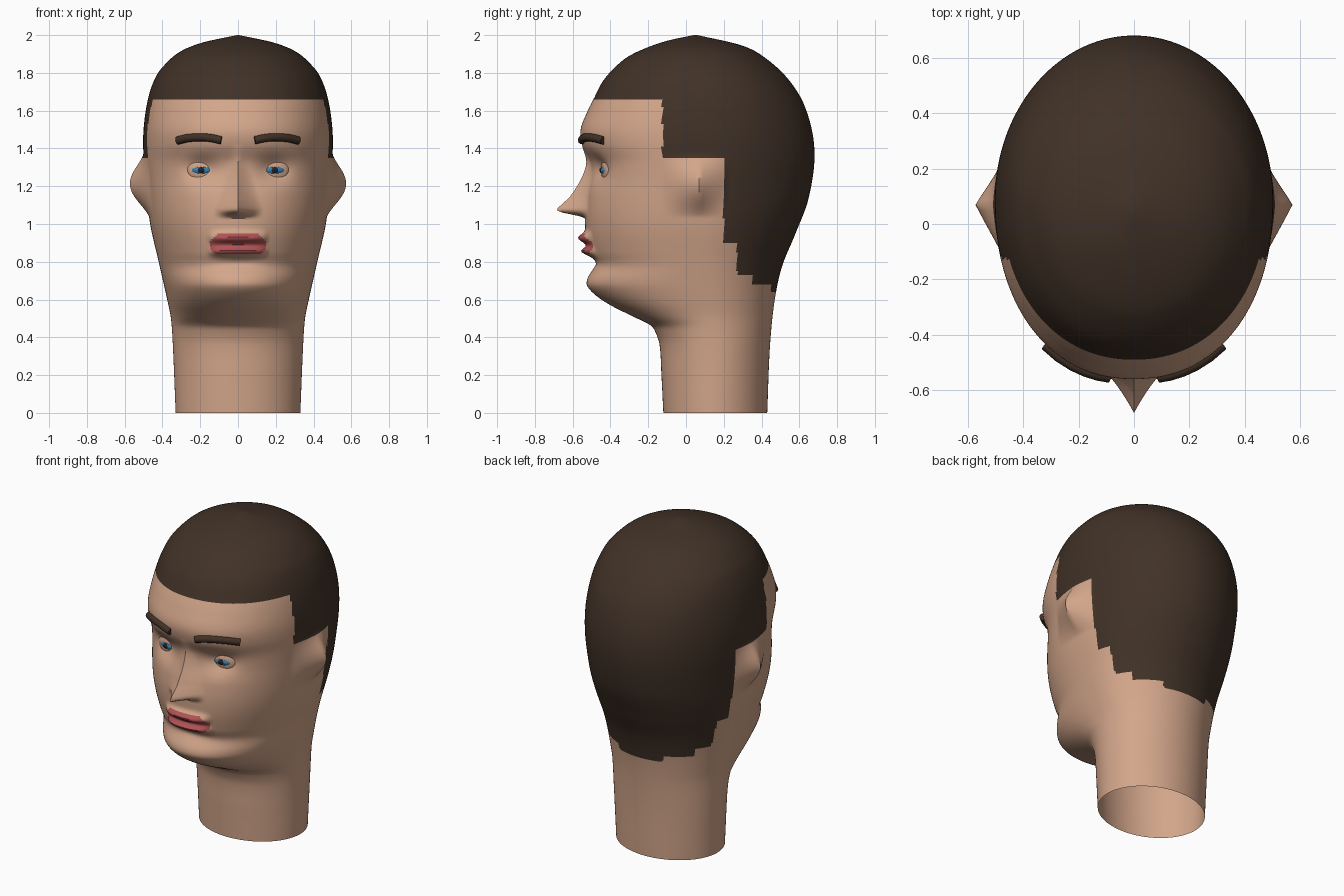
import bpy, math

if "Cube" in bpy.data.objects:
    bpy.data.objects.remove(bpy.data.objects["Cube"], do_unlink=True)


def material(name, rgb):
    m = bpy.data.materials.new(name)
    m.use_nodes = True
    m.diffuse_color = (*rgb, 1)
    b = m.node_tree.nodes["Principled BSDF"]
    b.inputs["Base Color"].default_value = (*rgb, 1)
    b.inputs["Roughness"].default_value = 0.8
    return m


SKIN = material("skin", (0.65, 0.38, 0.255))
HAIR = material("dark brown hair", (0.052, 0.031, 0.020))
LIPS = material("lip red", (0.44, 0.085, 0.09))
IRIS = material("iris blue", (0.04, 0.21, 0.43))
PUPIL = material("pupil black", (0.015, 0.015, 0.02))

# Profiles as (z, value): front and back y, half width, y of the widest point, squareness
FRONT = [(0, -.12), (.2, -.13), (.36, -.14), (.43, -.163), (.465, -.19), (.51, -.28), (.57, -.4),
         (.62, -.475), (.67, -.522), (.71, -.522), (.78, -.488), (.85, -.51), (.95, -.53),
         (1.05, -.535), (1.15, -.525), (1.25, -.505), (1.33, -.508), (1.42, -.55), (1.5, -.558),
         (1.6, -.52), (1.66, -.49), (1.77, -.43), (1.87, -.33), (1.92, -.24), (1.97, -.1), (2, .04)]
BACK = [(0, .43), (.36, .445), (.6, .47), (.78, .51), (.95, .58), (1.14, .65), (1.39, .68),
        (1.62, .63), (1.78, .53), (1.9, .39), (1.95, .28), (2, .06)]
WIDTH = [(0, .33), (.36, .345), (.5, .355), (.6, .375), (.8, .42), (1, .465), (1.2, .487),
         (1.35, .5), (1.5, .5), (1.66, .477), (1.77, .44), (1.83, .4), (1.91, .31), (1.96, .19), (2, .005)]
MID = [(0, .155), (.4, .155), (.8, .1), (1.2, .09), (1.7, .08), (2, .05)]
POWER = [(0, 2), (.5, 2.05), (.8, 2.1), (1.2, 2.2), (1.6, 2.15), (2, 2)]
NOSE = [(1.035, 0), (1.05, .07), (1.062, .125), (1.075, .15), (1.11, .12), (1.15, .085),
        (1.25, .045), (1.36, .012), (1.42, 0)]


def curve(pts, z):
    """Smooth interpolation through a profile."""
    z = min(max(z, pts[0][0]), pts[-1][0])
    i = next(k for k in range(len(pts) - 1) if z <= pts[k + 1][0])

    def slope(k):
        a, b = pts[max(k - 1, 0)], pts[min(k + 1, len(pts) - 1)]
        return (b[1] - a[1]) / (b[0] - a[0])
    (z0, v0), (z1, v1) = pts[i], pts[i + 1]
    h = z1 - z0
    t = (z - z0) / h
    return (v0 * (1 + 2 * t) * (1 - t) ** 2 + v1 * t * t * (3 - 2 * t)
            + h * slope(i) * t * (1 - t) ** 2 - h * slope(i + 1) * t * t * (1 - t))


def gauss(d, s):
    return math.exp(-(d / s) ** 2)


def relief(x, z):
    """Forward relief of nose, lips and eye sockets."""
    x = abs(x)
    out = 0
    if 1.035 < z < 1.42:
        reach = .13 - .08 * min(max((z - 1.08) / .25, 0), 1)
        out += max(0, curve(NOSE, z)) * max(0, 1 - x / reach) ** 1.6
    if x < .16:
        fade = 1 - (x / .16) ** 4
        out += fade * (.045 * gauss(z - .925, .027) + .045 * gauss(z - .855, .022))
    out -= .04 * gauss(x - .19, .085) * gauss(z - 1.29, .065)
    out -= .012 * gauss(x, .12) * gauss(z - .795, .025)
    return out


def front_y(x, z):
    """Face surface y at a given x and z."""
    m, n = curve(MID, z), curve(POWER, z)
    k = (1 - (abs(x) / curve(WIDTH, z)) ** n) ** (1 / n)
    return m - (m - curve(FRONT, z)) * k - relief(x, z)


def hairline(y):
    for limit, z in ((-.125, 1.66), (.2, 1.355), (.27, .9), (.35, .735), (.45, .68)):
        if y < limit:
            return z
    return .635


# Head and neck: stacked rings, with relief on the face and ears on the sides
SEG, RINGS = 256, 200
verts, faces = [], []
for i in range(RINGS + 1):
    z = 2 * i / RINGS
    f, b, a, m, n = (curve(p, z) for p in (FRONT, BACK, WIDTH, MID, POWER))
    ear = .085 * math.cos((z - 1.205) / .17 * math.pi / 2) ** 1.5 if abs(z - 1.205) < .17 else 0
    for j in range(SEG):
        t = 2 * math.pi * j / SEG
        c, s = math.cos(t), math.sin(t)
        e = 2 / n if s < 0 else 1
        x = math.copysign(abs(c) ** e, c) * a
        y = m + (abs(s) ** e * (b - m) if s > 0 else -abs(s) ** e * (m - f))
        if s < -.3:
            y -= relief(x, z)
        g = max(0, 1 - abs(y - .07) / (.2 if y < .07 else .15))
        x += math.copysign(ear * g ** 1.2, c)
        verts.append((x, y, z))
for i in range(RINGS):
    for j in range(SEG):
        k = (j + 1) % SEG
        faces.append((i * SEG + j, i * SEG + k, (i + 1) * SEG + k, (i + 1) * SEG + j))
faces.append(tuple(RINGS * SEG + j for j in range(SEG)))

mesh = bpy.data.meshes.new("head")
mesh.from_pydata(verts, [], faces)
for mat in (SKIN, HAIR, LIPS):
    mesh.materials.append(mat)
for p in mesh.polygons:
    x, y, z = p.center
    if z > hairline(y):
        p.material_index = 1
    elif y < -.4 and .835 < z < .95 and abs(x) < .145 - .9 * max(0, abs(z - .89) - .02):
        p.material_index = 2
head = bpy.data.objects.new("head", mesh)
bpy.context.collection.objects.link(head)
bpy.context.view_layer.objects.active = head
head.select_set(True)
bpy.ops.object.shade_smooth_by_angle(angle=math.radians(50))


def ellipsoid(name, loc, size, turn, mat):
    bpy.ops.mesh.primitive_uv_sphere_add(segments=32, ring_count=16, location=loc, rotation=(0, 0, turn))
    o = bpy.context.object
    o.name = name
    o.scale = size
    o.data.materials.append(mat)
    bpy.ops.object.shade_smooth()


for side, s in (("left", 1), ("right", -1)):
    # Eye: skin lid, iris and pupil nested along the face slope
    y = front_y(.195 * s, 1.287)
    turn = s * math.radians(14)
    ellipsoid(side + "_eyelid", (.2 * s, y + .008, 1.287), (.072, .026, .062), turn, SKIN)
    ellipsoid(side + "_iris", (.195 * s, y + .004, 1.285), (.06, .03, .026), turn, IRIS)
    ellipsoid(side + "_pupil", (.195 * s, y - .02, 1.285), (.02, .01, .016), turn, PUPIL)

    # Eyebrow: round rod following the brow
    cu = bpy.data.curves.new(side + "_eyebrow", "CURVE")
    cu.dimensions = "3D"
    cu.bevel_depth = .022
    cu.bevel_resolution = 3
    cu.use_fill_caps = True
    sp = cu.splines.new("POLY")
    path = [(.088, 1.443), (.13, 1.453), (.175, 1.459), (.22, 1.459), (.27, 1.454), (.318, 1.442)]
    sp.points.add(len(path) - 1)
    for pt, (x, z) in zip(sp.points, path):
        pt.co = (x * s, front_y(x, z) - .002, z, 1)
    cu.materials.append(HAIR)
    bpy.context.collection.objects.link(bpy.data.objects.new(side + "_eyebrow", cu))
